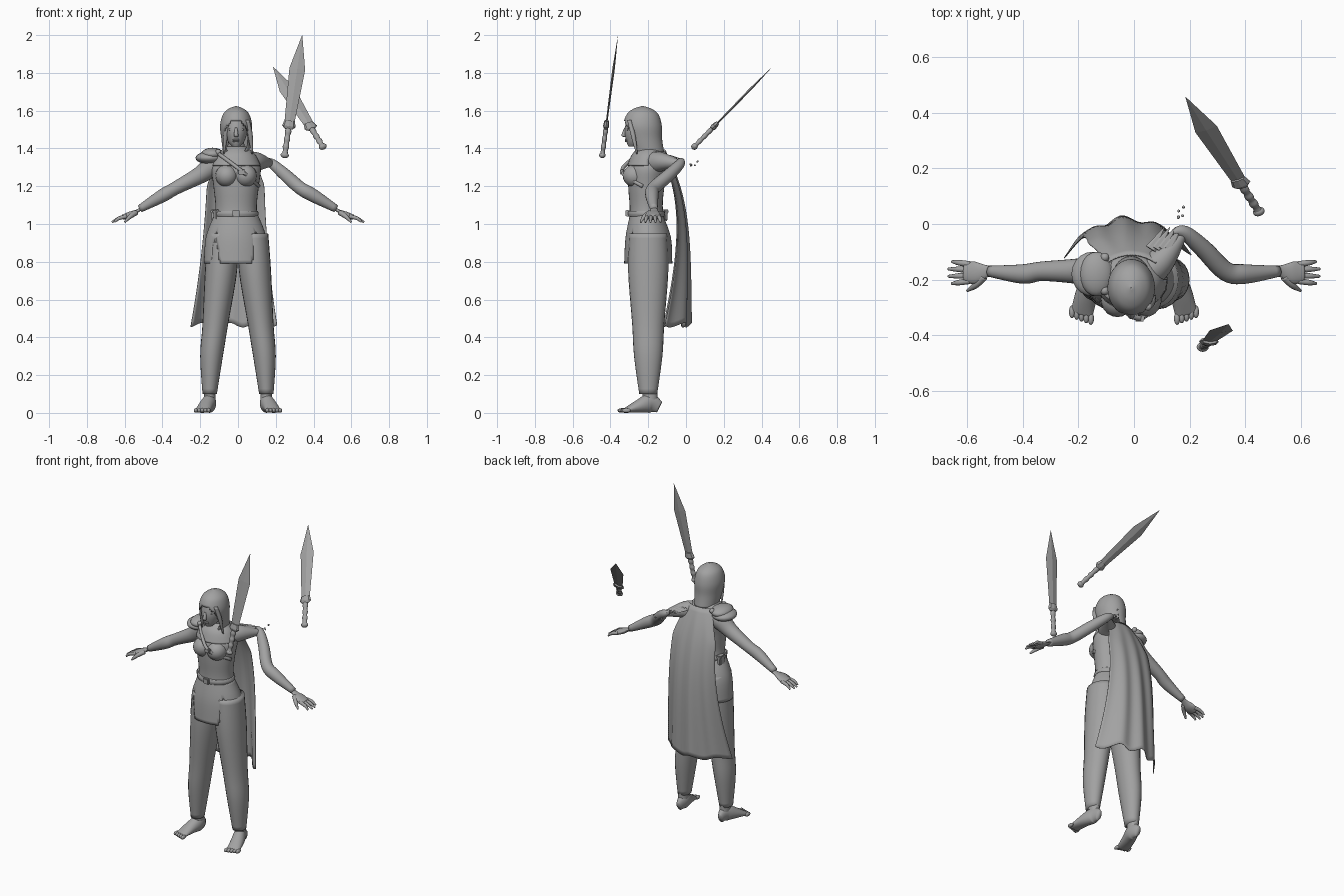
import bpy, bmesh, math, random
from mathutils import Vector, Matrix

if "Cube" in bpy.data.objects:
    bpy.data.objects.remove(bpy.data.objects["Cube"])
random.seed(4)
MIDDLE = -.01
SIDES = (("left", 1), ("right", -1))
GREY = (.36, .36, .36, 1)

grey = bpy.data.materials.new("plain grey")
grey.use_nodes = True
grey.diffuse_color = GREY
grey.node_tree.nodes["Principled BSDF"].inputs["Base Color"].default_value = GREY


def finish(name, bm, smooth=True, thick=0, matrix=None):
    bmesh.ops.recalc_face_normals(bm, faces=bm.faces)
    for face in bm.faces:
        face.smooth = smooth
    mesh = bpy.data.meshes.new(name)
    bm.to_mesh(mesh)
    bm.free()
    mesh.materials.append(grey)
    part = bpy.data.objects.new(name, mesh)
    bpy.context.collection.objects.link(part)
    if matrix:
        part.matrix_world = matrix
    if thick:
        part.modifiers.new("thickness", 'SOLIDIFY').thickness = thick
    return part


def spline(points, steps):
    """Smooth curve through tuples of any length."""
    curve = []
    last = len(points) - 1
    for i in range(last):
        near = points[max(i - 1, 0)], points[i], points[i + 1], points[min(i + 2, last)]
        for step in range(steps):
            t = step / steps
            curve.append([b + t * (c - a) / 2 + t * t * (a - 2.5 * b + 2 * c - d / 2)
                          + t ** 3 * (1.5 * (b - c) + (d - a) / 2) for a, b, c, d in zip(*near)])
    return curve + [list(points[last])]


def loft(name, rings, depth=1, upright=True, flip=1, sides=24, cut=None, smooth=True, thick=0, matrix=None):
    """Skin over rings (x, y, z, half width); depth scales the other half axis, and zero rests it on the floor."""
    rings = spline([(flip * x, y, z, width) for x, y, z, width in rings], 5 if smooth else 1)
    bm = bmesh.new()
    loops = []
    for i, (x, y, z, width) in enumerate(rings):
        across, up = Vector((1, 0, 0)), Vector((0, 1, 0))
        if not upright:
            ahead, behind = rings[min(i + 1, len(rings) - 1)], rings[max(i - 1, 0)]
            along = Vector(ahead[:3]) - Vector(behind[:3])
            across = along.cross(Vector((0, 0, 1))).normalized()
            up = across.cross(along).normalized()
        height = width * depth if depth else z
        turns = [k * math.tau / sides for k in range(sides)]
        loops.append([bm.verts.new(Vector((x, y, z)) + across * width * math.cos(turn)
                                   + up * height * math.sin(turn)) for turn in turns])
    for lower, upper in zip(loops, loops[1:]):
        for k in range(sides):
            bm.faces.new((lower[k - 1], lower[k], upper[k], upper[k - 1]))
    if not thick:
        bm.faces.new(loops[0])
        bm.faces.new(loops[-1])
    if cut:
        gone = [face for face in bm.faces if cut(face.calc_center_median())]
        bmesh.ops.delete(bm, geom=gone, context='FACES')
    return finish(name, bm, smooth, thick, matrix)


def central(*rows):
    """Rings (y, z, half width) stacked on the body's middle line."""
    return [(MIDDLE, *row) for row in rows]


def ball(name, place, size, matrix=Matrix()):
    bm = bmesh.new()
    bmesh.ops.create_uvsphere(bm, u_segments=20, v_segments=10, radius=1)
    return finish(name, bm, matrix=matrix @ Matrix.LocRotScale(Vector(place), None, Vector(size)))


def box(name, place, size, turn=0):
    bm = bmesh.new()
    bmesh.ops.create_cube(bm, size=1)
    bmesh.ops.scale(bm, vec=size, verts=bm.verts)
    bmesh.ops.bevel(bm, geom=bm.edges[:], offset=min(size) / 5, segments=2, affect='EDGES')
    return finish(name, bm, False, matrix=Matrix.Translation(place) @ Matrix.Rotation(turn, 4, 'Z'))


# Torso and neck
loft("torso", central((-.2, .94, .14), (-.21, 1.07, .11), (-.21, 1.2, .12), (-.2, 1.3, .13),
                      (-.18, 1.36, .09), (-.2, 1.4, .05), (-.22, 1.45, .04)), depth=.8, sides=32)

forearm = [(.33, -.17, 1.19, .035), (.4, -.18, 1.15, .035), (.52, -.17, 1.08, .02)]
for side, flip in SIDES:
    ball(side + "_bust", (MIDDLE + flip * .05, -.27, 1.255), (.06, .065, .06))

    # Legs, ankles, feet and toes
    trouser = [(.08, .95, .08), (.09, .75, .085), (.12, .47, .068), (.14, .3, .06), (.15, .1, .038)]
    loft(side + "_trouser_leg", [(x, -.2, z, width) for x, z, width in trouser], depth=1.25, flip=flip)
    loft(side + "_ankle", [(.15, -.19, z, .03) for z in (.15, .04)], depth=1.3, flip=flip)
    loft(side + "_foot", [(.15, -.14, .03, .015), (.15, -.19, .05, .035), (.17, -.25, .035, .04),
                          (.19, -.33, .01, .04)], depth=0, upright=False, flip=flip)
    for toe in range(5):
        ball(side + "_toe", (flip * (.155 + .017 * toe), .006 * toe - .34, .013), (.011, .023, .012))

    # Hands
    loft(side + "_palm", [(.5, -.17, 1.09, .02), (.53, -.17, 1.07, .022), (.57, -.175, 1.05, .04),
                          (.61, -.175, 1.035, .035)], depth=.4, upright=False, flip=flip)
    for finger in range(4):
        spread = finger - 1.5
        loft(side + "_finger", [(.59, -.175 - spread / 50, 1.04, .011), (.63, -.175 - spread / 42, 1.03, .01),
                                (.67 - spread ** 2 / 150, -.175 - spread / 38, 1.01, .005)],
             upright=False, flip=flip, sides=10)
    loft(side + "_thumb", [(.54, -.19, 1.06, .014), (.57, -.22, 1.04, .012), (.6, -.24, 1.01, .005)],
         upright=False, flip=flip, sides=10)

    # Eyes and hanging hair
    ball(side + "_eye", (MIDDLE + flip * .027, -.305, 1.5), (.014, .01, .007))
    loft(side + "_hair_lock", [(.05, -.3, 1.55, .012), (.065, -.28, 1.47, .013), (.075, -.26, 1.37, .004)],
         flip=flip, sides=10)

# Arms: the left one is pulled back and pinched at the shoulder
loft("right_arm", [(.07, -.17, 1.33, .06), (.13, -.17, 1.31, .06), (.2, -.17, 1.26, .046)] + forearm,
     upright=False, flip=-1)
loft("left_shoulder", [(.04, -.18, 1.32, .06), (.1, -.13, 1.33, .05), (.18, -.03, 1.32, .015)], upright=False)
loft("left_arm", [(.14, -.03, 1.34, .01), (.18, -.03, 1.32, .025), (.25, -.09, 1.26, .033)] + forearm,
     upright=False)

# Head and face
loft("head", central((-.28, 1.41, .02), (-.26, 1.44, .045), (-.25, 1.5, .06), (-.24, 1.59, .05)), depth=1.25)
loft("nose", central((-.32, 1.51, .006), (-.33, 1.47, .012), (-.32, 1.46, .008)), sides=12)
for lip, z in (("upper_lip", 1.446), ("lower_lip", 1.438)):
    ball(lip, (MIDDLE, -.314, z), (.018, .01, .005))


# Hood with an arched face opening, and the folds around the neck
def face_opening(c):
    return c.y < -.25 and math.hypot((c.x - MIDDLE) / .066, (c.z - 1.45) / .1) < 1


loft("hood", central((-.23, 1.625, .001), (-.23, 1.61, .04), (-.23, 1.58, .07), (-.23, 1.52, .085),
                     (-.22, 1.45, .078), (-.2, 1.38, .07)),
     depth=1.2, sides=64, cut=face_opening, thick=.006)
loft("neck_scarf", central((-.2, 1.41, .05), (-.2, 1.37, .1), (-.2, 1.31, .13)), depth=.85, sides=40,
     cut=lambda c: c.z < 1.34 and c.y > -.2, thick=.008)

# Chest strap and brooch
loft("chest_strap", [(-.1, -.25, 1.37, .01), (.02, -.34, 1.28, .01), (.11, -.23, 1.2, .01)], upright=False)
box("brooch", (.02, -.34, 1.275), (.036, .02, .026))

# Layered guard on the right shoulder
for layer in range(2):
    ball("right_shoulder_guard", (.015 * layer - .15, -.18, 1.35 + .02 * layer), (.075 - .015 * layer, .08, .034))
for y in (-.12, -.24):
    ball("shoulder_stud", (-.105, y, 1.38), [.016] * 3)

# Torn scraps at the left shoulder
for k in range(4):
    shift = k / 50
    loft("torn_scrap", [(.06 + shift, -.09, 1.36, .02), (.11 + shift, -.01, 1.34, .001)],
         depth=.3, upright=False, sides=6, smooth=False)
for k in range(7):
    place = random.uniform(.155, .18), random.uniform(.02, .07), random.uniform(1.3, 1.34)
    ball("loose_scrap", place, [.005] * 3)

# Belt, buckle and pouches
loft("belt", central((-.21, 1.04, .115), (-.21, 1.055, .119), (-.21, 1.07, .115)), depth=.83, sides=32)
box("belt_buckle", (MIDDLE, -.31, 1.057), (.038, .02, .036))
for turn in (-.5, .1, .8):
    x, y = -.125 * math.cos(turn), -.19 + .1 * math.sin(turn)
    box("belt_pouch", (x, y, 1.045), (.03, .042, .06), -turn)
    box("pouch_flap", (x, y, 1.066), (.036, .048, .02), -turn)


# Skirt with two front slits
def front_slit(c):
    return c.y < -.2 and abs(abs(c.x - MIDDLE) - .11) < (.97 - c.z) * .13


loft("skirt", central((-.21, 1.05, .115), (-.2, .93, .16), (-.2, .79, .17)), depth=.75, sides=96,
     cut=front_slit, thick=.006)

# Cape: a curved sheet that bows forward at its edges, with soft folds
bm = bmesh.new()
COLUMNS = ROWS = 32
sheet = []
for i in range(ROWS + 1):
    v = i / ROWS
    back = .02 - .13 * (1 - v) ** 4
    half = .09 + .06 * min(1, 5 * v) + .08 * v * v
    bow = .03 + .1 * v * v
    line = []
    for j in range(COLUMNS + 1):
        u = 2 * j / COLUMNS - 1
        fold = v * math.cos(10 * u + 1) / 80
        line.append(bm.verts.new((half * u - .01 - v / 80, back - bow * u * u + fold, 1.385 - .92 * v + fold)))
    sheet.append(line)
for upper, lower in zip(sheet, sheet[1:]):
    for j in range(COLUMNS):
        bm.faces.new((upper[j], upper[j + 1], lower[j + 1], lower[j]))
finish("cape", bm, thick=.004)


# Swords, modelled along their own length and then placed
def sword(name, pommel, tip, across):
    start, axis = Vector(pommel), (Vector(tip) - Vector(pommel)).normalized()
    across = Vector(across)
    across = (across - axis * across.dot(axis)).normalized()
    matrix = Matrix.Translation(start) @ Matrix((across, axis.cross(across), axis)).transposed().to_4x4()
    blade = [(0, 0, z, width) for z, width in ((.18, .026), (.48, .042), (.66, .001))]
    guard = [(0, 0, z, width) for z, width in ((.155, .02), (.17, .036), (.2, .028))]
    grip = [(0, 0, (k + 1) / 50, .017 - .004 * (k % 2)) for k in range(8)]
    loft(name + "_blade", blade, depth=.16, sides=4, smooth=False, matrix=matrix)
    loft(name + "_guard", guard, depth=.45, sides=8, smooth=False, matrix=matrix)
    loft(name + "_grip", grip, depth=.8, sides=12, matrix=matrix)
    ball(name + "_pommel", (0, 0, .015), (.022, .017, .016), matrix)


sword("front_sword", (.245, -.445, 1.35), (.34, -.36, 2), (1, 0, 0))
sword("back_sword", (.455, .035, 1.4), (.19, .45, 1.825), (.9, .3, .3))
